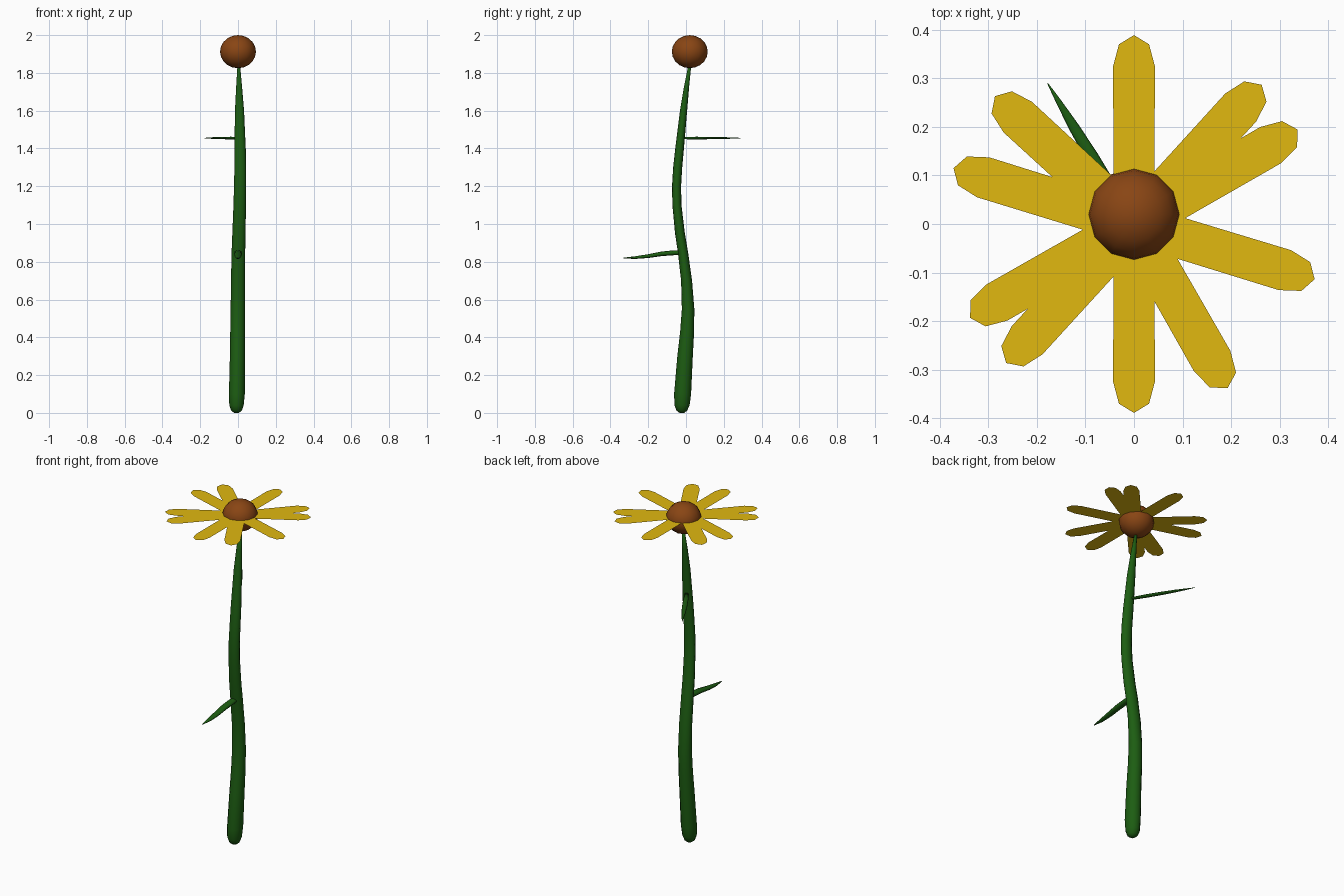
import bpy, bmesh, math
from mathutils import Vector

if "Cube" in bpy.data.objects:
    bpy.data.objects.remove(bpy.data.objects["Cube"])


def material(name, rgb):
    m = bpy.data.materials.new(name)
    m.diffuse_color = (*rgb, 1)
    m.use_nodes = True
    m.node_tree.nodes["Principled BSDF"].inputs["Base Color"].default_value = m.diffuse_color
    return m


GREEN = material("leaf_green", (0.012, 0.11, 0.006))
BROWN = material("seed_brown", (0.25, 0.06, 0.007))
YELLOW = material("petal_yellow", (0.75, 0.48, 0.005))


def finish(name, bm, mat, smooth=True):
    bmesh.ops.recalc_face_normals(bm, faces=bm.faces)
    for f in bm.faces:
        f.smooth = smooth
    me = bpy.data.meshes.new(name)
    bm.to_mesh(me)
    bm.free()
    me.materials.append(mat)
    ob = bpy.data.objects.new(name, me)
    bpy.context.collection.objects.link(ob)
    return ob


def loft(name, sections, u, v, mat, sides=12):
    """Skin elliptical sections (centre, half width along u, half width along v)."""
    bm = bmesh.new()
    rings = []
    for c, ru, rv in sections:
        ring = []
        for i in range(sides):
            a = math.tau * i / sides
            ring.append(bm.verts.new(Vector(c) + u * ru * math.cos(a) + v * rv * math.sin(a)))
        rings.append(ring)
    for a, b in zip(rings, rings[1:]):
        for i in range(sides):
            j = (i + 1) % sides
            bm.faces.new((a[i], a[j], b[j], b[i]))
    bm.faces.new(rings[0])
    bm.faces.new(rings[-1])
    return finish(name, bm, mat)


X, Y, Z = Vector((1, 0, 0)), Vector((0, 1, 0)), Vector((0, 0, 1))

# Stem: S-bend with a rounded foot (z, x centre, y centre, half width x, half width y)
stem = [
    (0.0, -.008, -.022, .012, .012), (.012, -.008, -.022, .028, .028),
    (.04, -.008, -.021, .038, .040), (.1, -.006, -.018, .042, .045),
    (.3, -.003, -.005, .040, .041), (.43, -.002, .006, .039, .037),
    (.55, -.001, .011, .038, .033), (.7, 0, .003, .037, .029),
    (.85, .002, -.016, .036, .027), (.95, .005, -.032, .035, .026),
    (1.1, .009, -.048, .033, .024), (1.2, .011, -.050, .032, .024),
    (1.3, .012, -.044, .031, .024), (1.4, .011, -.034, .030, .023),
    (1.6, .008, -.013, .024, .019), (1.72, .006, .002, .016, .014),
    (1.84, .004, .020, .007, .008),
]
loft("stem", [((x, y, z), rx, ry) for z, x, y, rx, ry in stem], X, Y, GREEN)

# Lower leaf, pointing forward
lower = [(0, .848, .016, .012), (-.06, .848, .021, .013), (-.13, .842, .021, .012),
         (-.20, .830, .019, .010), (-.27, .822, .013, .007), (-.33, .820, .002, .002)]
loft("lower_leaf", [((0, y, z), a, b) for y, z, a, b in lower], X, Z, GREEN, 8)

# Upper leaf, thin, pointing back and left
base, tip = Vector((.008, -.02, 1.455)), Vector((-.178, .29, 1.455))
side = (tip - base).cross(Z).normalized()
upper = [(0, .010, .006), (.25, .014, .007), (.5, .014, .006),
         (.7, .011, .005), (.87, .006, .003), (1, .001, .001)]
loft("upper_leaf", [(base.lerp(tip, t), a, b) for t, a, b in upper], side, Z, GREEN, 8)

# Flower centre
bm = bmesh.new()
bmesh.ops.create_uvsphere(bm, u_segments=12, v_segments=10, radius=1)
for vert in bm.verts:
    vert.co = Vector((vert.co.x * .095, vert.co.y * .095 + .02, vert.co.z * .0875 + 1.9125))
finish("flower_centre", bm, BROWN)

# Petals: flat strips with chamfered tips, unevenly spread
outline = [(0, -.042), (.325, -.043), (.37, -.031), (.389, 0), (.37, .031), (.325, .043), (0, .042)]
for n, deg in enumerate((90, 47.5, 30, -17, -60.3, -90, -132.6, -150.2, 162.8, 137.4)):
    c, s = math.cos(math.radians(deg)), math.sin(math.radians(deg))
    bm = bmesh.new()
    bm.faces.new([bm.verts.new((r * c - w * s, r * s + w * c, 1.922)) for r, w in outline])
    finish(f"petal_{n + 1}", bm, YELLOW, smooth=False)
